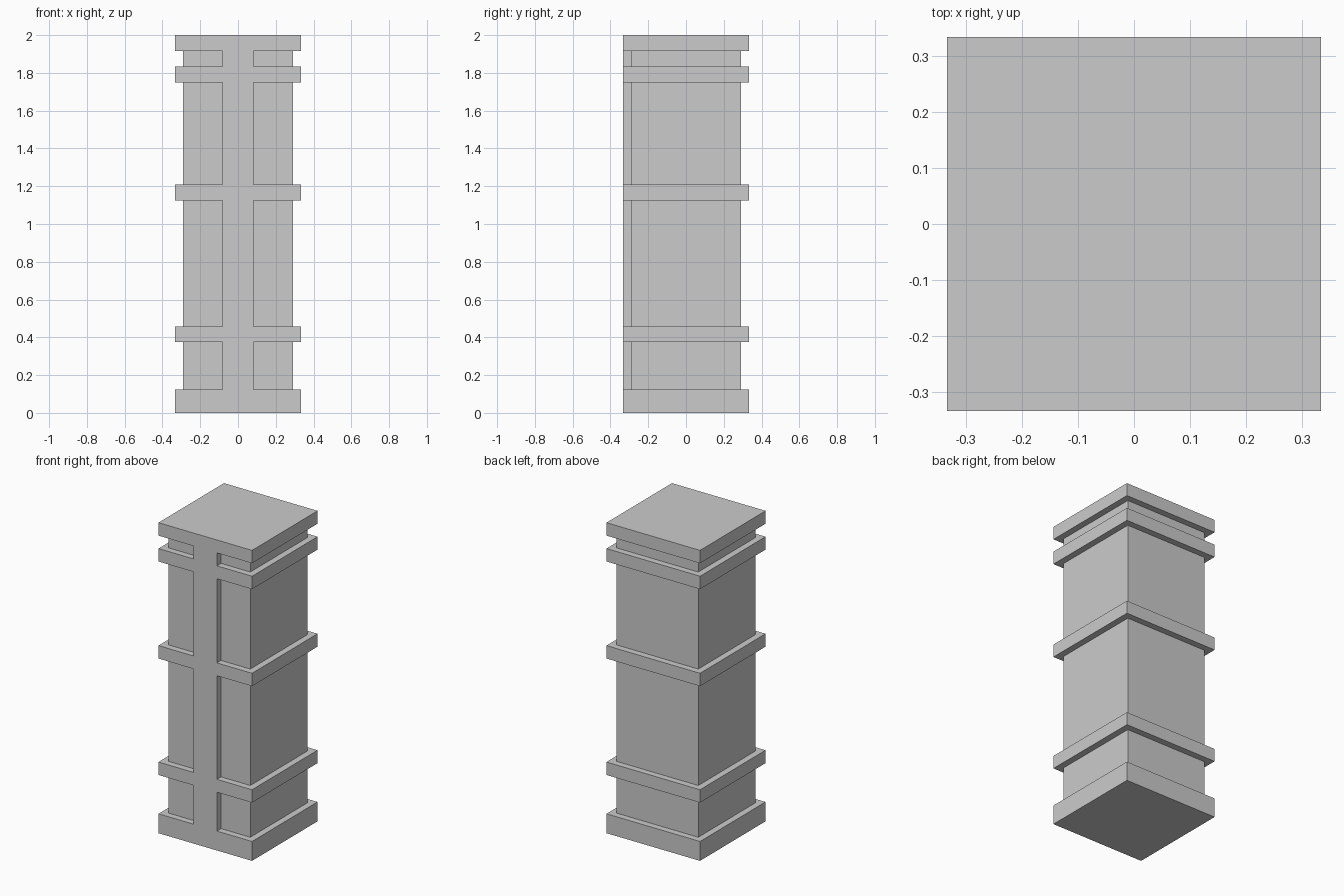
import bpy, bmesh, math
from mathutils import Vector

if "Cube" in bpy.data.objects:
    bpy.data.objects.remove(bpy.data.objects["Cube"])

U = 1 / 24                      # the pillar sits on a 1/24 unit module
BAND, SHAFT, STRIP = 8 * U, 7 * U, 2 * U   # half widths


def box(name, x, y, z):
    """Axis-aligned box from three (low, high) ranges."""
    bm = bmesh.new()
    bmesh.ops.create_cube(bm, size=1)
    for v in bm.verts:
        v.co = Vector([lo + (c + 0.5) * (hi - lo)
                       for c, (lo, hi) in zip(v.co, (x, y, z))])
    mesh = bpy.data.meshes.new(name)
    bm.to_mesh(mesh)
    bm.free()
    obj = bpy.data.objects.new(name, mesh)
    bpy.context.collection.objects.link(obj)
    return obj


def weld(target, part):
    """Union a part into the target and drop the part."""
    mod = target.modifiers.new("union", 'BOOLEAN')
    mod.operation, mod.solver, mod.object = 'UNION', 'EXACT', part
    bpy.context.view_layer.objects.active = target
    bpy.ops.object.modifier_apply(modifier=mod.name)
    bpy.data.objects.remove(part)


# Square shaft, with its ends buried in the base and the cap
pillar = box("pillar", (-SHAFT, SHAFT), (-SHAFT, SHAFT), (U, 47 * U))

# Base, three collars and cap, all the same width
bands = {"base": (0, 3), "lower_collar": (9, 11), "middle_collar": (27, 29),
         "upper_collar": (42, 44), "cap": (46, 48)}
for name, (low, high) in bands.items():
    weld(pillar, box(name, (-BAND, BAND), (-BAND, BAND), (low * U, high * U)))

# Vertical strip on the front, flush with the bands
weld(pillar, box("front_strip", (-STRIP, STRIP), (-BAND, 0), (U, 47 * U)))

# Merge coplanar faces so the front reads as one surface
bm = bmesh.new()
bm.from_mesh(pillar.data)
bmesh.ops.remove_doubles(bm, verts=bm.verts, dist=1e-5)
bmesh.ops.dissolve_limit(bm, angle_limit=math.radians(1),
                         verts=bm.verts, edges=bm.edges)
bm.to_mesh(pillar.data)
bm.free()
